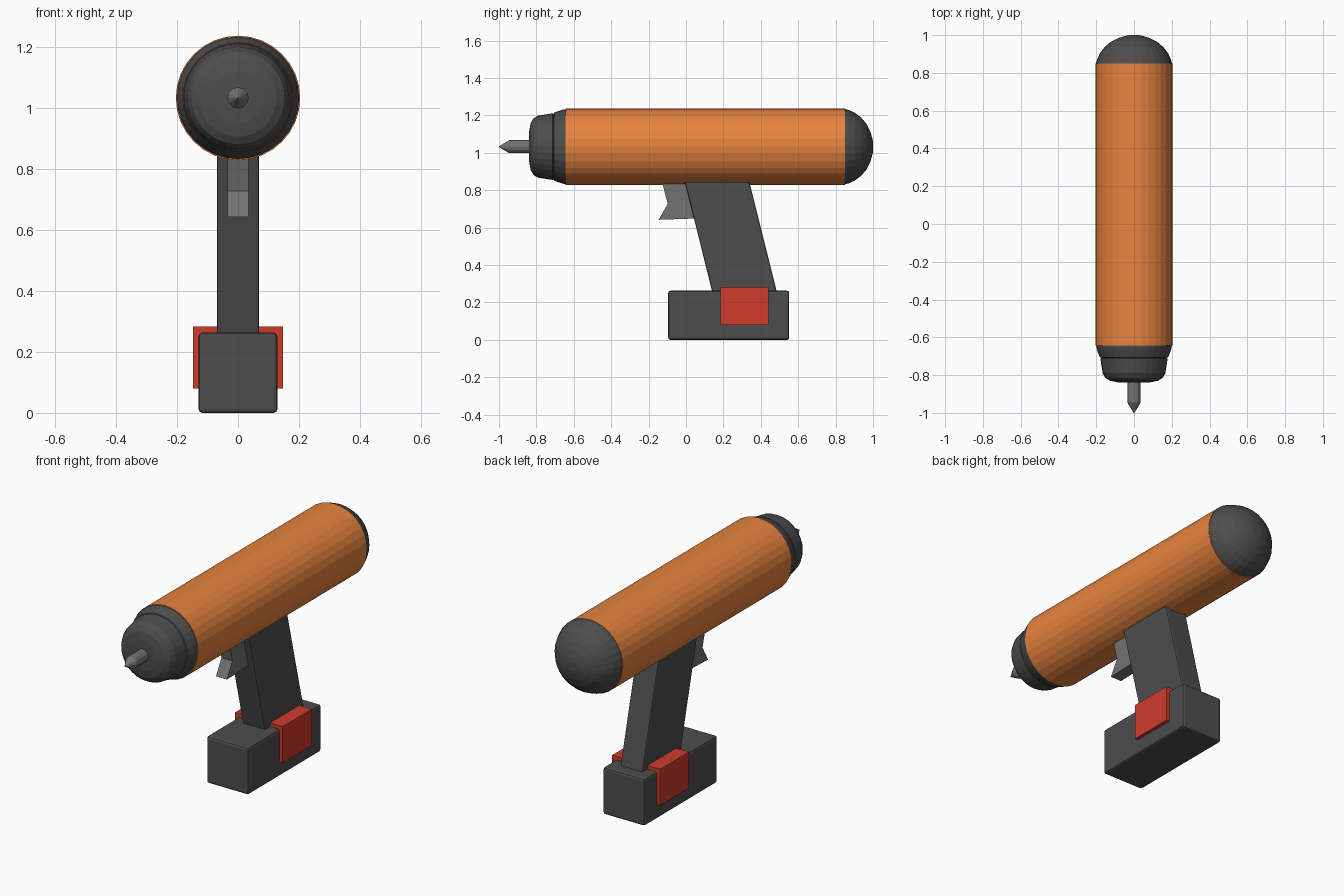
import bpy, bmesh, math

if "Cube" in bpy.data.objects:
    bpy.data.objects.remove(bpy.data.objects["Cube"])

AXIS_Z = 1.033


def material(name, rgb):
    m = bpy.data.materials.new(name)
    m.diffuse_color = (*rgb, 1)
    m.use_nodes = True
    m.node_tree.nodes["Principled BSDF"].inputs["Base Color"].default_value = m.diffuse_color
    return m


ORANGE = material("orange", (0.8, 0.23, 0.05))
DARK = material("dark_grey", (0.075, 0.075, 0.075))
RED = material("red", (0.62, 0.045, 0.025))
STEEL = material("mid_grey", (0.17, 0.17, 0.17))


def finish(name, bm, mat, bevel=0, segments=2):
    bmesh.ops.recalc_face_normals(bm, faces=bm.faces)
    me = bpy.data.meshes.new(name)
    bm.to_mesh(me)
    bm.free()
    ob = bpy.data.objects.new(name, me)
    bpy.context.collection.objects.link(ob)
    me.materials.append(mat)
    if bevel:
        b = ob.modifiers.new("bevel", "BEVEL")
        b.width, b.segments = bevel, segments
    return ob


def lathe(name, profile, mat, sides=32):
    """Turn (y, radius) points around the barrel axis, closing both ends."""
    bm = bmesh.new()
    rings = []
    for y, r in profile:
        angles = [2 * math.pi * i / sides for i in range(sides)]
        rings.append([bm.verts.new((r * math.sin(a), y, AXIS_Z + r * math.cos(a)))
                      for a in angles])
    for a, b in zip(rings, rings[1:]):
        for i in range(sides):
            j = (i + 1) % sides
            bm.faces.new((a[i], a[j], b[j], b[i]))
    bm.faces.new(rings[0])
    bm.faces.new(rings[-1])
    return finish(name, bm, mat)


def slab(name, outline, half_width, mat, bevel=0, segments=2):
    """Extrude a (y, z) side outline across x."""
    bm = bmesh.new()
    left, right = [[bm.verts.new((x, y, z)) for y, z in outline]
                   for x in (-half_width, half_width)]
    bm.faces.new(left)
    bm.faces.new(right)
    for i in range(len(outline)):
        j = (i + 1) % len(outline)
        bm.faces.new((left[i], left[j], right[j], right[i]))
    return finish(name, bm, mat, bevel, segments)


def rect(y0, y1, z0, z1):
    return [(y0, z0), (y1, z0), (y1, z1), (y0, z1)]


# Barrel and rounded rear cap
lathe("motor_housing", [(-0.643, 0.204), (0.85, 0.204)], ORANGE)
lathe("rear_cap", [(0.845, 0.203), (0.87, 0.196), (0.903, 0.181), (0.937, 0.155),
                   (0.965, 0.122), (0.985, 0.082), (0.996, 0.045), (1.0, 0.025)], DARK)

# Collar, groove and chuck
lathe("collar", [(-0.63, 0.198), (-0.65, 0.2), (-0.672, 0.194), (-0.706, 0.181),
                 (-0.709, 0.17), (-0.714, 0.17)], DARK)
lathe("chuck", [(-0.70, 0.165), (-0.713, 0.178), (-0.79, 0.166), (-0.815, 0.152),
                (-0.83, 0.127), (-0.838, 0.085), (-0.84, 0.03)], DARK)

# Drill bit with pointed tip
lathe("drill_bit", [(-0.82, 0.035), (-0.945, 0.035), (-1.0, 0.002)], STEEL, 12)

# Raked grip, trigger, battery and its release clips
slab("grip", [(0.142, 0.25), (0.487, 0.25), (0.325, 0.90), (-0.02, 0.90)],
     0.069, DARK, 0.008)
slab("trigger", [(-0.135, 0.87), (-0.098, 0.728), (-0.146, 0.642), (0.08, 0.65),
                 (0.05, 0.87)], 0.034, STEEL)
slab("battery", rect(-0.095, 0.552, 0.0, 0.263), 0.129, DARK, 0.012)
slab("battery_clips", rect(0.184, 0.441, 0.08, 0.283), 0.148, RED)
